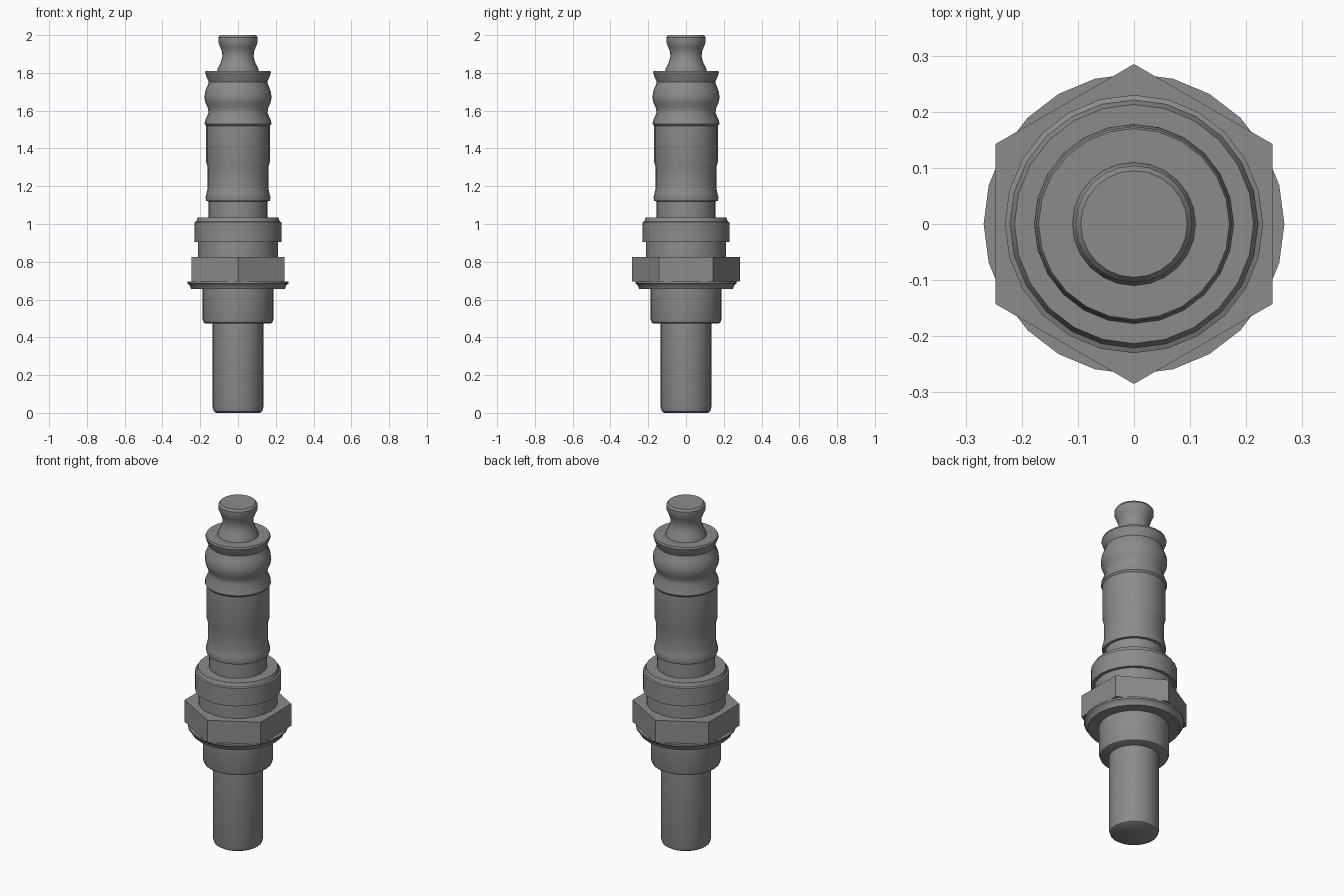
import bpy, math

cube = bpy.data.objects.get("Cube")
if cube:
    bpy.data.objects.remove(cube, do_unlink=True)

grey = bpy.data.materials.new("mid grey")
grey.use_nodes = True
colour = (0.26, 0.26, 0.26, 1)
grey.diffuse_color = colour
grey.node_tree.nodes["Principled BSDF"].inputs["Base Color"].default_value = colour


def lathe(name, profile, sides=24, turn=0.0, smooth=True):
    """Spin a (radius, height) profile about z and close both ends."""
    verts, faces = [], []
    for r, z in profile:
        for i in range(sides):
            a = turn + math.tau * i / sides
            verts.append((r * math.cos(a), r * math.sin(a), z))
    for k in range(len(profile) - 1):
        for i in range(sides):
            j = (i + 1) % sides
            low, high = k * sides, (k + 1) * sides
            faces.append((low + i, low + j, high + j, high + i))
    faces.append(tuple(reversed(range(sides))))
    faces.append(tuple(range(len(verts) - sides, len(verts))))
    mesh = bpy.data.meshes.new(name)
    mesh.from_pydata(verts, [], faces)
    mesh.materials.append(grey)
    obj = bpy.data.objects.new(name, mesh)
    bpy.context.collection.objects.link(obj)
    if smooth:
        bpy.ops.object.select_all(action='DESELECT')
        obj.select_set(True)
        bpy.context.view_layer.objects.active = obj
        bpy.ops.object.shade_smooth_by_angle(angle=math.radians(35))
    return obj


# Lower metal parts
lathe("lower_shaft", [(0.115, 0), (0.128, 0.008), (0.134, 0.03), (0.134, 0.48)])
lathe("lower_body", [(0.172, 0.473), (0.182, 0.478), (0.188, 0.495), (0.188, 0.66)])
lathe("seat_washer", [(0.248, 0.655), (0.255, 0.675), (0.268, 0.685), (0.268, 0.695)])

# Hexagonal nut with corners at front and back
lathe("hex_nut", [(0.285, 0.695), (0.285, 0.825)], sides=6, turn=math.pi / 6, smooth=False)

# Collar above the nut
lathe("collar", [(0.212, 0.82), (0.212, 0.905), (0.23, 0.905), (0.23, 1.01),
                 (0.221, 1.014), (0.213, 1.035)])

# Ribbed insulator
lathe("insulator", [
    (0.155, 1.03), (0.155, 1.12), (0.168, 1.122), (0.172, 1.14), (0.166, 1.165),
    (0.161, 1.19), (0.161, 1.3), (0.169, 1.33), (0.169, 1.52), (0.177, 1.53),
    (0.175, 1.545), (0.156, 1.59), (0.16, 1.615), (0.172, 1.64), (0.178, 1.67),
    (0.173, 1.705), (0.162, 1.73), (0.155, 1.753), (0.169, 1.785), (0.174, 1.8),
    (0.17, 1.811)])

# Terminal cap
lathe("terminal", [
    (0.111, 1.805), (0.107, 1.825), (0.091, 1.855), (0.083, 1.885), (0.084, 1.91),
    (0.095, 1.94), (0.104, 1.96), (0.104, 1.988), (0.095, 2.0)])
